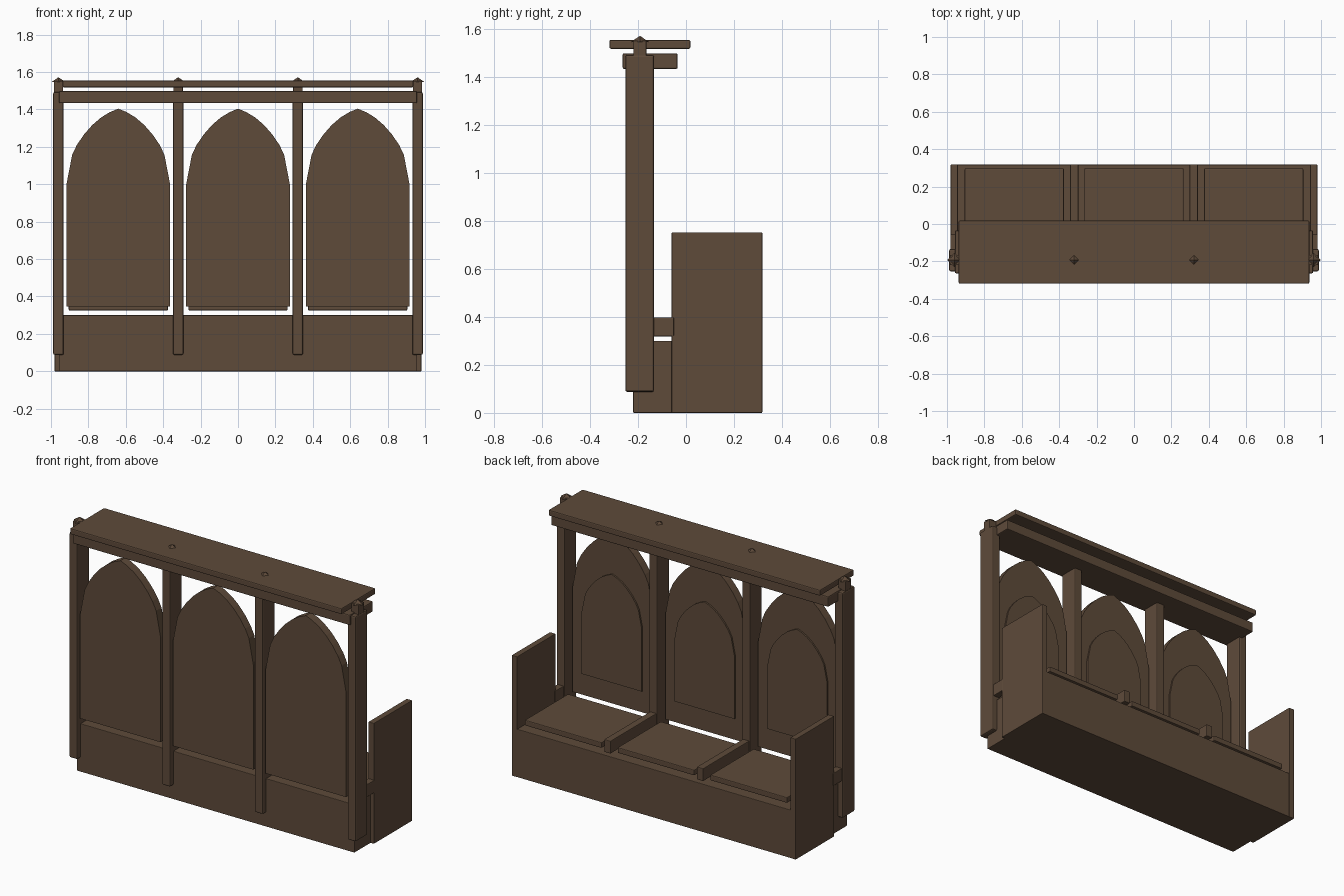
import bpy, bmesh
from mathutils import Vector

if "Cube" in bpy.data.objects:
    bpy.data.objects.remove(bpy.data.objects["Cube"])

wood = bpy.data.materials.new("dark_wood")
wood.diffuse_color = (0.112, 0.069, 0.042, 1)
wood.use_nodes = True
wood.node_tree.nodes["Principled BSDF"].inputs["Base Color"].default_value = wood.diffuse_color


def finish(name, bm, bevel=0.0):
    """Turn a bmesh into a named wooden object, with softened edges if wanted."""
    bmesh.ops.recalc_face_normals(bm, faces=bm.faces)
    mesh = bpy.data.meshes.new(name)
    bm.to_mesh(mesh)
    bm.free()
    mesh.materials.append(wood)
    obj = bpy.data.objects.new(name, mesh)
    bpy.context.collection.objects.link(obj)
    if bevel:
        mod = obj.modifiers.new("soft_edges", 'BEVEL')
        mod.width = bevel
        mod.segments = 2
    return obj


def box(name, x, y, z, bevel=0.0):
    """Box given by its (low, high) range on each axis."""
    bm = bmesh.new()
    bmesh.ops.create_cube(bm, size=1)
    for v in bm.verts:
        v.co = Vector([(a + b) / 2 + c * (b - a) for c, (a, b) in zip(v.co, (x, y, z))])
    return finish(name, bm, bevel)


# Right half of a pointed arch: share of half width, share of arch height
ARCH = [(1, 0), (0.89, 0.39), (0.8, 0.52), (0.66, 0.66), (0.5, 0.785), (0.33, 0.885), (0.16, 0.955)]


def arch_panel(name, cx, half, bottom, spring, top, y0, y1):
    """Pointed-arch board extruded from y0 to y1."""
    right = [(half, bottom)] + [(half * u, spring + (top - spring) * v) for u, v in ARCH]
    outline = right + [(0, top)] + [(-x, z) for x, z in reversed(right)]
    bm = bmesh.new()
    face = bm.faces.new([bm.verts.new((cx + x, y0, z)) for x, z in outline])
    ext = bmesh.ops.extrude_face_region(bm, geom=[face])
    moved = [g for g in ext["geom"] if isinstance(g, bmesh.types.BMVert)]
    bmesh.ops.translate(bm, verts=moved, vec=(0, y1 - y0, 0))
    return finish(name, bm)


# Bench chest
box("bench_base", (-0.957, 0.957), (-0.22, 0.317), (0, 0.30), 0.003)

# Solid end boards
for side in (-1, 1):
    xs = sorted((side * 0.942, side * 0.98))
    box("end_board", xs, (-0.06, 0.318), (0, 0.752), 0.003)

# Posts with finials, and the arm rails reaching back from them
for cx in (-0.96, -0.32, 0.32, 0.96):
    rail_end = -0.05 if abs(cx) > 0.5 else 0.319
    box("post", (cx - 0.028, cx + 0.028), (-0.253, -0.133), (0.088, 1.492), 0.008)
    box("arm_rail", (cx - 0.022, cx + 0.022), (-0.16, rail_end), (0.319, 0.398), 0.004)
    box("finial_neck", (cx - 0.025, cx + 0.025), (-0.219, -0.165), (1.48, 1.552), 0.003)
    bm = bmesh.new()
    bmesh.ops.create_cone(bm, cap_ends=True, segments=4, radius1=0.038, radius2=0, depth=0.026)
    bmesh.ops.translate(bm, verts=bm.verts, vec=(cx, -0.192, 1.559))
    finish("finial_cap", bm)

# Seats and arched backs with a raised inner arch
for cx in (-0.64, 0, 0.64):
    box("seat", (cx - 0.265, cx + 0.265), (-0.13, 0.297), (0.325, 0.36), 0.005)
    arch_panel("back_panel", cx, 0.277, 0.346, 1.0, 1.404, -0.245, -0.192)
    arch_panel("raised_arch", cx, 0.207, 0.48, 0.87, 1.155, -0.195, -0.182)

# Beam and canopy board
box("top_beam", (-0.957, 0.957), (-0.264, -0.035), (1.434, 1.499), 0.006)
box("canopy_board", (-0.937, 0.937), (-0.319, 0.018), (1.518, 1.555), 0.006)
